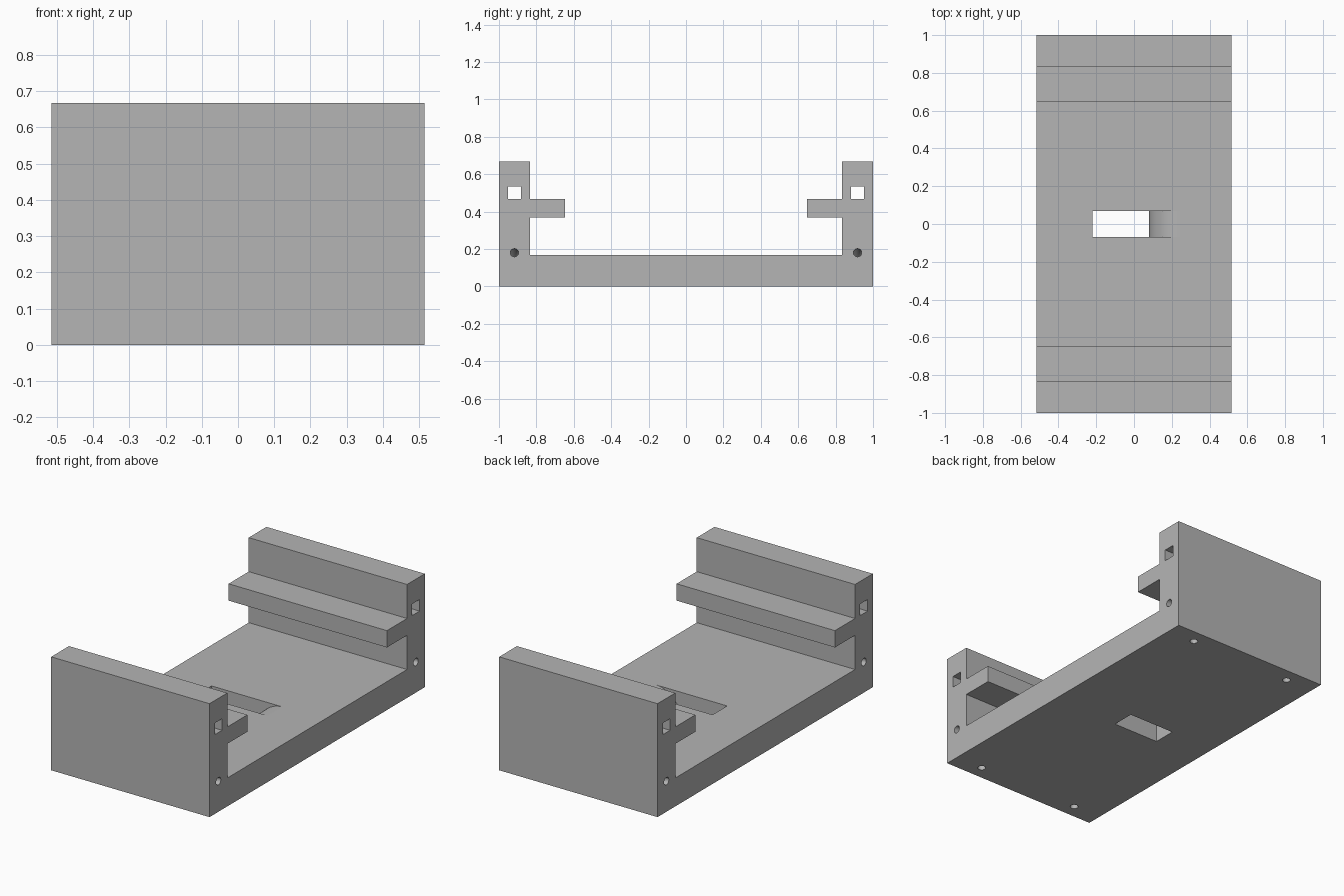
import bpy, bmesh
from math import sin, cos, pi, radians
from mathutils import Vector, Matrix

if "Cube" in bpy.data.objects:
    bpy.data.objects.remove(bpy.data.objects["Cube"], do_unlink=True)

HALF_X = 0.515      # half the width
FLOOR = 0.167       # floor thickness
WALL_Y = 0.917      # centre line of each end wall
BEND = 0.18         # radius of the curved screw channels

grey = bpy.data.materials.new("plain_grey")
grey.use_nodes = True
grey.diffuse_color = (0.46, 0.46, 0.46, 1)
grey.node_tree.nodes["Principled BSDF"].inputs["Base Color"].default_value = grey.diffuse_color


def add_prism(bm, points, offset):
    """Extrude a closed outline by an offset."""
    face = bm.faces.new([bm.verts.new(p) for p in points])
    out = bmesh.ops.extrude_face_region(bm, geom=[face])
    moved = [g for g in out["geom"] if isinstance(g, bmesh.types.BMVert)]
    bmesh.ops.translate(bm, verts=moved, vec=offset)


def add_bend(bm, side, y, sides=20, steps=20, radius=0.022):
    """Round channel curving from the side face down to the underside."""
    rings = []
    for i in range(steps + 1):
        a = radians(-8 + 106 * i / steps)
        ring = []
        for j in range(sides):
            t = 2 * pi * j / sides
            r = BEND + radius * cos(t)
            ring.append(bm.verts.new((side * (HALF_X - r * sin(a)),
                                      y + radius * sin(t), r * cos(a))))
        rings.append(ring)
    for a, b in zip(rings, rings[1:]):
        for j in range(sides):
            k = (j + 1) % sides
            bm.faces.new((a[j], a[k], b[k], b[j]))
    bm.faces.new(rings[0])
    bm.faces.new(rings[-1])


def make_object(name, bm):
    bmesh.ops.recalc_face_normals(bm, faces=bm.faces)
    mesh = bpy.data.meshes.new(name)
    bm.to_mesh(mesh)
    bm.free()
    mesh.materials.append(grey)
    obj = bpy.data.objects.new(name, mesh)
    bpy.context.collection.objects.link(obj)
    return obj


# Tray body: floor, two end walls and inward shelves as one outline
half = [(1, 0), (1, 0.667), (0.835, 0.667), (0.835, 0.467), (0.648, 0.467),
        (0.648, 0.368), (0.835, 0.368), (0.835, FLOOR)]
outline = half + [(-y, z) for y, z in reversed(half)]
bm = bmesh.new()
add_prism(bm, [(-HALF_X, y, z) for y, z in outline], Vector((2 * HALF_X, 0, 0)))
body = make_object("tray_body", bm)

# Cutters: square tunnels, curved channels and the floor slot
bm = bmesh.new()
for end in (-1, 1):
    tunnel = Matrix.Translation((0, end * WALL_Y, 0.5)) @ Matrix.Diagonal((1.3, 0.068, 0.068, 1))
    bmesh.ops.create_cube(bm, size=1, matrix=tunnel)
    for side in (-1, 1):
        add_bend(bm, side, end * WALL_Y)

# Floor slot with one rounded lip
arc = [(0.08 + FLOOR * (1 - cos(t)), FLOOR * sin(t))
       for t in (pi / 2 * i / 24 for i in range(25))]
slot = [(-0.22, -0.05), (0.08, -0.05)] + arc + [(0.08 + FLOOR, 0.25), (-0.22, 0.25)]
add_prism(bm, [(x, -0.068, z) for x, z in slot], Vector((0, 0.136, 0)))
cutter = make_object("opening_cutter", bm)
cutter.hide_render = True

# Cut the openings, then drop the cutter
cut = body.modifiers.new("openings", "BOOLEAN")
cut.operation = "DIFFERENCE"
cut.solver = "EXACT"
cut.object = cutter
bpy.ops.object.select_all(action="DESELECT")
body.select_set(True)
bpy.context.view_layer.objects.active = body
bpy.ops.object.modifier_apply(modifier=cut.name)
bpy.data.objects.remove(cutter, do_unlink=True)
bpy.ops.object.shade_smooth_by_angle(angle=radians(30))
